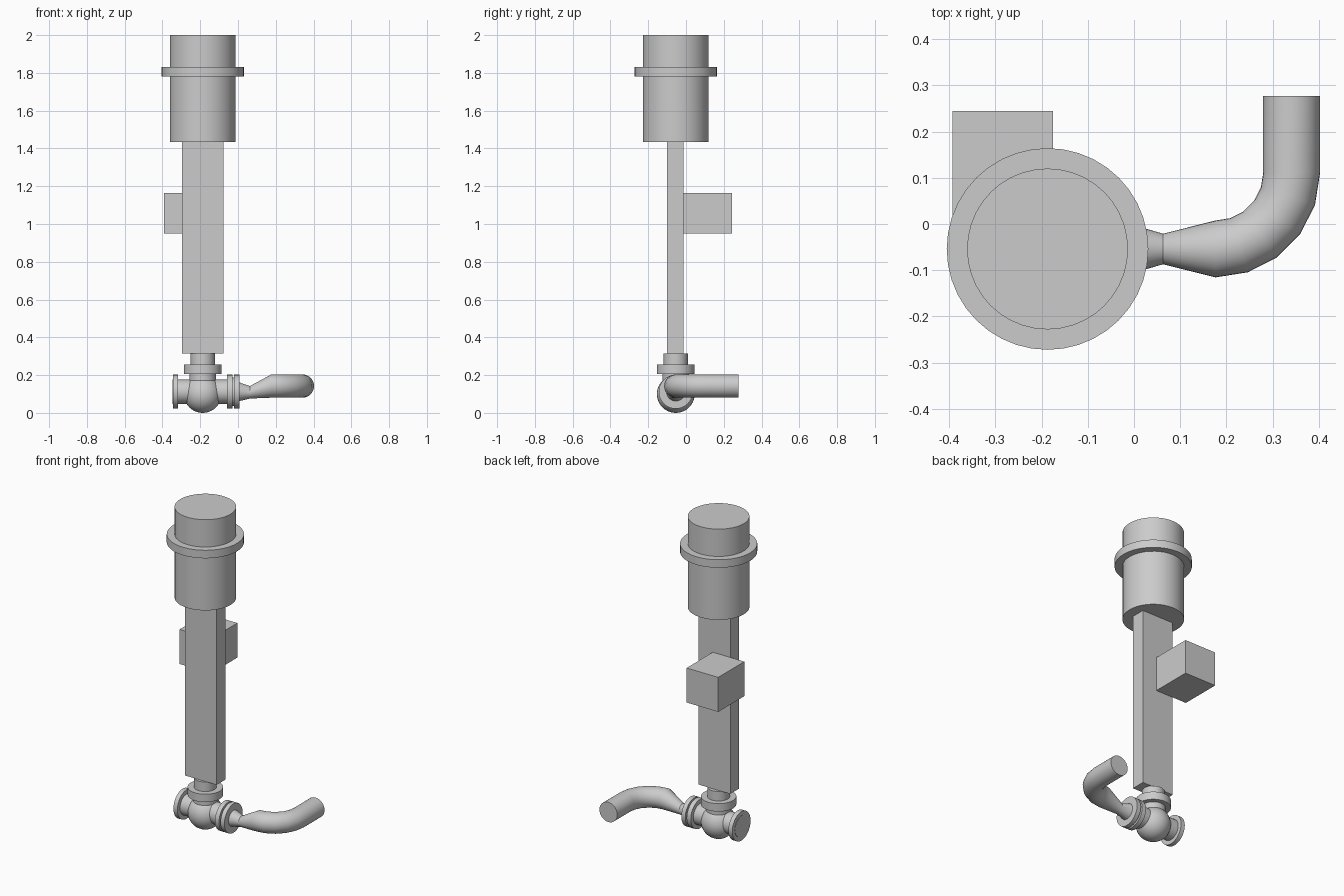
import bpy, bmesh, math
from mathutils import Vector

if "Cube" in bpy.data.objects:
    bpy.data.objects.remove(bpy.data.objects["Cube"])

CX, CY, CZ = -0.187, -0.054, 0.112   # riser axis and valve axis height


def finish(bm, name, smooth=True):
    bmesh.ops.recalc_face_normals(bm, faces=bm.faces)
    me = bpy.data.meshes.new(name)
    bm.to_mesh(me)
    bm.free()
    ob = bpy.data.objects.new(name, me)
    bpy.context.collection.objects.link(ob)
    if smooth:
        bpy.ops.object.select_all(action='DESELECT')
        ob.select_set(True)
        bpy.context.view_layer.objects.active = ob
        bpy.ops.object.shade_smooth_by_angle(angle=math.radians(32))
    return ob


def tube(name, rings, seg=40):
    """Capped tube through rings of (centre, direction, radius)."""
    bm = bmesh.new()
    loops = []
    for c, d, r in rings:
        d = Vector(d).normalized()
        u = Vector((0, 1, 0)) if abs(d.z) > 0.9 else Vector((0, 0, 1))
        v = d.cross(u).normalized()
        loops.append([bm.verts.new(Vector(c) + r * (math.cos(a) * u + math.sin(a) * v))
                      for a in (2 * math.pi * i / seg for i in range(seg))])
    for a, b in zip(loops, loops[1:]):
        for i in range(seg):
            j = (i + 1) % seg
            bm.faces.new((a[i], a[j], b[j], b[i]))
    bm.faces.new(loops[0])
    bm.faces.new(loops[-1])
    return finish(bm, name)


def upright(name, profile):
    return tube(name, [((CX, CY, z), (0, 0, 1), r) for z, r in profile])


def level(name, profile):
    return tube(name, [((x, CY, CZ), (1, 0, 0), r) for x, r in profile])


def box(name, lo, hi):
    bm = bmesh.new()
    bmesh.ops.create_cube(bm, size=1)
    for v in bm.verts:
        v.co = [l + (h - l) * (c + 0.5) for l, h, c in zip(lo, hi, v.co)]
    return finish(bm, name, False)


# Actuator drum with its flange
upright("actuator_drum", [(1.435, 0.174), (1.78, 0.174), (1.78, 0.218), (1.83, 0.218),
                          (1.83, 0.174), (2.0, 0.174)])

# Flat column and control box
box("column", (-0.296, -0.10, 0.315), (-0.077, -0.013, 1.435))
box("control_box", (-0.393, -0.013, 0.95), (-0.175, 0.244, 1.165))

# Bonnet: neck, flange and valve throat
upright("bonnet", [(CZ, 0.07), (0.207, 0.07), (0.207, 0.1), (0.256, 0.1),
                   (0.256, 0.064), (0.315, 0.064)])

# Round valve body
bm = bmesh.new()
bmesh.ops.create_uvsphere(bm, u_segments=32, v_segments=20, radius=0.1)
bmesh.ops.translate(bm, verts=bm.verts, vec=(CX, CY, 0.1))
finish(bm, "valve_body")

# Run pipe with end flanges
level("valve_run", [(-0.344, 0.09), (-0.317, 0.09), (-0.317, 0.064), (-0.058, 0.064),
                    (-0.058, 0.09), (-0.03, 0.09), (-0.03, 0.076), (-0.02, 0.076),
                    (-0.02, 0.09), (0.007, 0.09)])
level("inlet_face", [(-0.346, 0.066), (-0.34, 0.066)])

# Outlet: tapered neck, eccentric reducer, five-step elbow and straight end
bx, by, R, pz, pr = 0.176, 0.111, 0.165, 0.142, 0.0615
rings = [((0.005, CY, CZ), (1, 0, 0), 0.05),
         ((0.063, CY, 0.109), (1, 0, 0), 0.033)]
for i in range(6):
    a = math.radians(18 * i)
    rings.append(((bx + R * math.sin(a), by - R * math.cos(a), pz),
                  (math.cos(a), math.sin(a), 0), pr))
rings.append(((bx + R, 0.277, pz), (0, 1, 0), pr))
tube("outlet_pipe", rings, 32)
